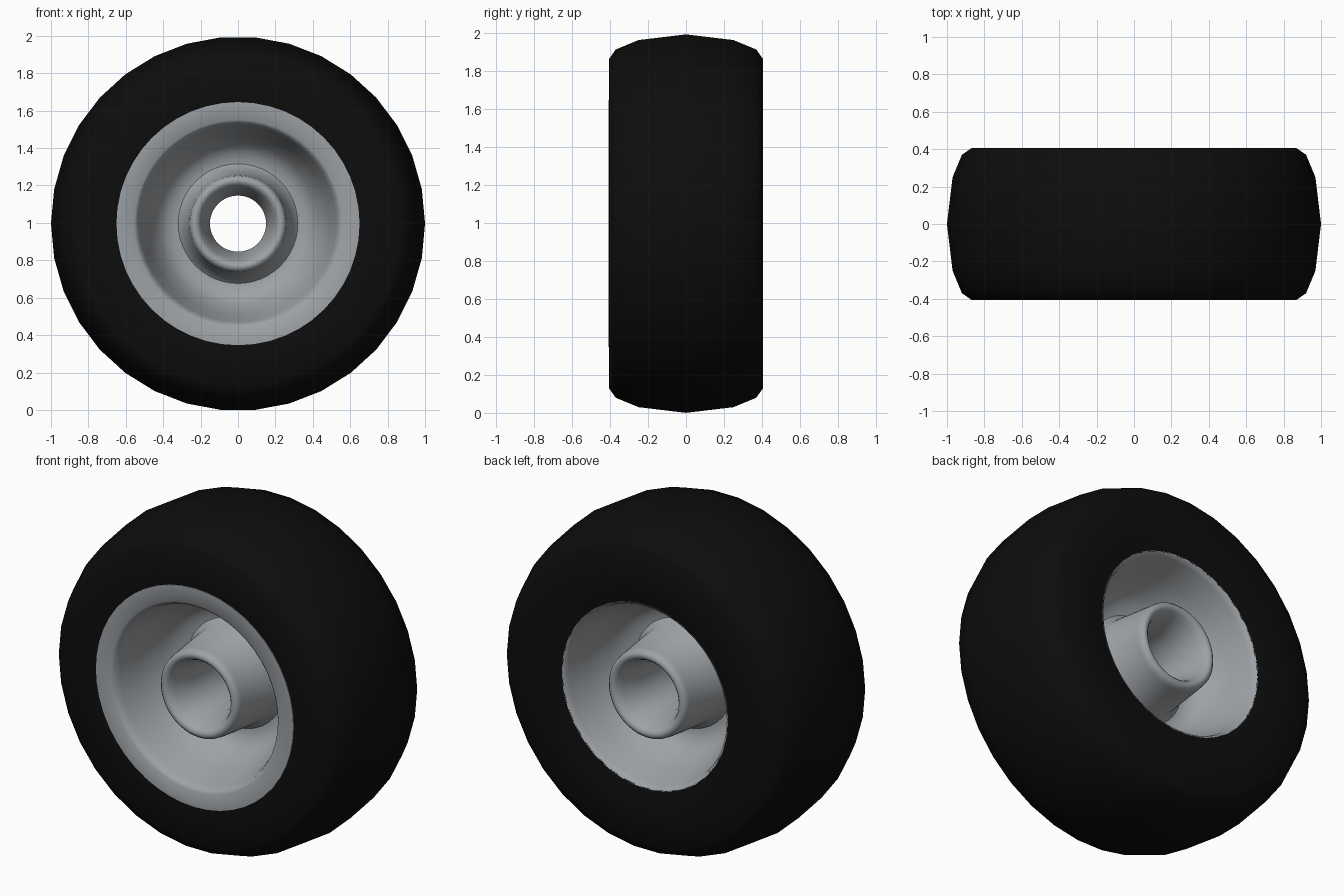
import bpy
import bmesh
from math import cos, sin, tau, radians

cube = bpy.data.objects.get("Cube")
if cube:
    bpy.data.objects.remove(cube)

AXLE_Z = 0.996


def material(name, colour, roughness):
    mat = bpy.data.materials.new(name)
    mat.use_nodes = True
    mat.diffuse_color = (*colour, 1)
    bsdf = mat.node_tree.nodes["Principled BSDF"]
    bsdf.inputs["Base Color"].default_value = (*colour, 1)
    bsdf.inputs["Roughness"].default_value = roughness
    return mat


def lathe(name, profile, sides, mat, angle):
    """Spin a closed (radius, y) profile around the axle."""
    bm = bmesh.new()
    rings = []
    for i in range(sides):
        a = tau * i / sides
        rings.append([bm.verts.new((r * cos(a), y, AXLE_Z + r * sin(a)))
                      for r, y in profile])
    n = len(profile)
    for i in range(sides):
        here, there = rings[i], rings[(i + 1) % sides]
        for j in range(n):
            k = (j + 1) % n
            bm.faces.new((here[j], here[k], there[k], there[j]))
    bmesh.ops.recalc_face_normals(bm, faces=bm.faces)
    mesh = bpy.data.meshes.new(name)
    bm.to_mesh(mesh)
    bm.free()
    mesh.materials.append(mat)
    obj = bpy.data.objects.new(name, mesh)
    bpy.context.collection.objects.link(obj)
    bpy.ops.object.select_all(action="DESELECT")
    obj.select_set(True)
    bpy.context.view_layer.objects.active = obj
    bpy.ops.object.shade_smooth_by_angle(angle=radians(angle))
    return obj


def mirrored(half):
    return [(r, -y) for r, y in reversed(half)]


rubber = material("black rubber", (0.004, 0.004, 0.004), 0.9)
metal = material("grey metal", (0.34, 0.36, 0.38), 0.6)

# Tyre: crowned tread, rounded shoulders, flat sidewalls
sidewall = [(0.97, 0.25), (0.92, 0.37), (0.87, 0.405), (0.65, 0.402), (0.545, 0.385)]
lathe("tyre", [(1.0, 0)] + sidewall + mirrored(sidewall), 34, rubber, 50)

# Wheel: bore, rounded hub lip, tapered hub, dished web and barrel
hub = [(0.15, 0.20), (0.19, 0.33), (0.205, 0.36), (0.22, 0.375), (0.24, 0.375),
       (0.255, 0.36), (0.26, 0.335), (0.29, 0.05)]
dish = [(0.32, 0.02), (0.37, 0.025), (0.43, 0.08), (0.49, 0.22), (0.525, 0.355)]
half = hub + dish
front_rim = [(0.54, -0.395), (0.555, -0.407), (0.65, -0.407), (0.65, -0.38), (0.56, -0.35)]
back_rim = [(0.56, 0.35), (0.547, 0.386), (0.535, 0.38)]
lathe("wheel", [(r, -y) for r, y in half] + front_rim + back_rim + half[::-1],
      48, metal, 50)
